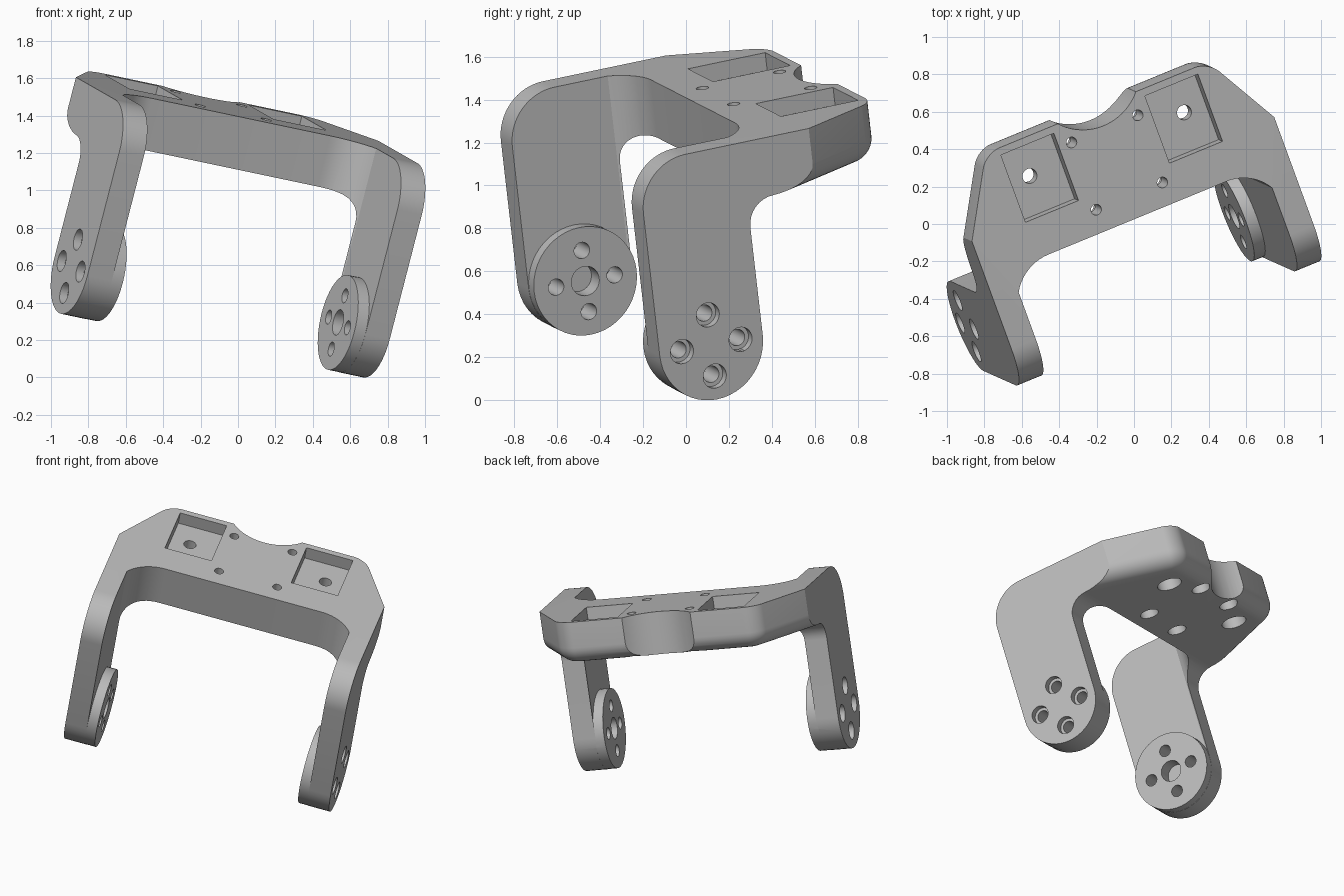
import bpy, bmesh
from math import cos, sin, radians, pi
from mathutils import Matrix, Vector

if "Cube" in bpy.data.objects:
    bpy.data.objects.remove(bpy.data.objects["Cube"], do_unlink=True)

grey = bpy.data.materials.new("plain grey")
grey.use_nodes = True
COLOUR = (0.5, 0.5, 0.5, 1)
grey.diffuse_color = COLOUR
grey.node_tree.nodes["Principled BSDF"].inputs["Base Color"].default_value = COLOUR


def arc(cx, cy, r, start, end, n=16):
    angles = [radians(start + (end - start) * i / n) for i in range(n + 1)]
    return [(cx + r * cos(a), cy + r * sin(a)) for a in angles]


def make_object(name, bm):
    bmesh.ops.recalc_face_normals(bm, faces=bm.faces)
    mesh = bpy.data.meshes.new(name)
    bm.to_mesh(mesh)
    bm.free()
    mesh.materials.append(grey)
    ob = bpy.data.objects.new(name, mesh)
    bpy.context.collection.objects.link(ob)
    return ob


def prism_mesh(points, lo, hi, axis):
    """Extrude a closed profile along local x (axis 0) or local z (axis 2)."""
    place = (lambda p, h: (h, *p)) if axis == 0 else (lambda p, h: (*p, h))
    bm = bmesh.new()
    face = bm.faces.new([bm.verts.new(place(p, lo)) for p in points])
    new = bmesh.ops.extrude_face_region(bm, geom=[face])["geom"]
    shift = Vector(place((0, 0), hi - lo))
    bmesh.ops.translate(bm, vec=shift, verts=[v for v in new if isinstance(v, bmesh.types.BMVert)])
    bmesh.ops.recalc_face_normals(bm, faces=bm.faces)
    return bm


def prism(name, points, lo, hi, axis):
    return make_object(name, prism_mesh(points, lo, hi, axis))


def cylinder(name, cx, cy, r, lo, hi, axis, n=32):
    return prism(name, arc(cx, cy, r, 0, 360, n)[:-1], lo, hi, axis)


def box(name, x, y, lo, hi):
    return prism(name, [(x[0], y[0]), (x[1], y[0]), (x[1], y[1]), (x[0], y[1])], lo, hi, 2)


def combine(target, other, operation):
    mod = target.modifiers.new("combine", "BOOLEAN")
    mod.operation, mod.solver, mod.object = operation, "EXACT", other
    bpy.context.view_layer.objects.active = target
    bpy.ops.object.modifier_apply(modifier=mod.name)
    bpy.data.objects.remove(other, do_unlink=True)


TOP, UNDER, BACK = 1.34, 1.06, 0.935        # plate heights and rear edge
INNER, OUTER = 0.747, 0.89                  # arm faces
PIVOT = (-0.084, 0.411)                     # centre of the arm ends

# Side profile: rounded arm end, inner fillet, plate, large front corner
side = (arc(*PIVOT, 0.26, 180, 360, 24) + arc(0.306, 0.93, 0.13, 180, 90, 8)
        + [(1.2, UNDER), (1.2, TOP)] + arc(-0.104, 1.10, 0.24, 90, 180))
bracket = prism("bracket", side, -OUTER, OUTER, 0)

# Opening between the arms, with rounded inner corners
right = [(INNER, -1)] + arc(0.524, 0.038, 0.257, 30, 90, 10)
opening = prism("opening", right + [(-x, y) for x, y in reversed(right)], -1, 2, 2)
combine(bracket, opening, "DIFFERENCE")

# Rear envelope: tapered corners, rounded upright and lower edges
bm = prism_mesh([(1.524, -0.6), (0.655, BACK), (-0.655, BACK), (-1.524, -0.6)], UNDER, 1.7, 2)
corners = [e for e in bm.edges if all(v.co.y > 0.9 for v in e.verts)
           and abs(e.verts[0].co.z - e.verts[1].co.z) > 0.1]
bmesh.ops.bevel(bm, geom=corners, offset=0.08, segments=8, profile=0.5, affect="EDGES")
lower = [e for e in bm.edges if all(abs(v.co.z - UNDER) < 0.001 for v in e.verts)
         and max(v.co.y for v in e.verts) > 0]
bmesh.ops.bevel(bm, geom=lower, offset=0.11, segments=8, profile=0.5, affect="EDGES")
envelope = make_object("envelope", bm)
combine(envelope, box("arm_room", (-2, 2), (-1, 0.31), -0.5, 1.2), "UNION")
combine(bracket, envelope, "INTERSECT")

# Curved notch in the rear edge
combine(bracket, cylinder("notch", 0, 1.134, 0.304, 0, 2, 2, 64), "DIFFERENCE")

for s in (-1, 1):
    # Square pocket and its stepped hole
    combine(bracket, box("pocket", sorted((s * 0.268, s * 0.58)), (0.505, 0.895), 1.255, 2), "DIFFERENCE")
    combine(bracket, cylinder("pocket_hole", s * 0.455, 0.713, 0.04, 0.9, 1.5, 2), "DIFFERENCE")
    combine(bracket, cylinder("pocket_bore", s * 0.455, 0.713, 0.08, 0.9, 1.18, 2), "DIFFERENCE")
    # Plate screw holes, wider from below
    for y in (0.422, 0.812):
        combine(bracket, cylinder("screw_hole", s * 0.195, y, 0.029, 0.9, 1.5, 2), "DIFFERENCE")
        combine(bracket, cylinder("screw_bore", s * 0.195, y, 0.06, 0.9, 1.2, 2), "DIFFERENCE")
    # Round boss inside each arm end, with a blind centre hole
    combine(bracket, cylinder("boss", *PIVOT, 0.259, *sorted((s * 0.682, s * 0.8)), 0, 48), "UNION")
    combine(bracket, cylinder("centre_hole", *PIVOT, 0.07, *sorted((s * 0.6, s * 0.78)), 0), "DIFFERENCE")
    # Four bolt holes with counterbores on the outer face
    for i in range(4):
        y = PIVOT[0] + 0.148 * cos(i * pi / 2)
        z = PIVOT[1] + 0.148 * sin(i * pi / 2)
        combine(bracket, cylinder("bolt_hole", y, z, 0.039, *sorted((s * 0.6, s * 1.0)), 0), "DIFFERENCE")
        combine(bracket, cylinder("bolt_bore", y, z, 0.058, *sorted((s * 0.845, s * 1.0)), 0), "DIFFERENCE")

# Tilt the whole bracket, then centre it and stand it on the ground
u = Vector((0.908, 0.373, -0.191)).normalized()
v = Vector((-0.333, 0.923, 0.192))
v = (v - u * v.dot(u)).normalized()
bracket.data.transform(Matrix((u, v, u.cross(v))).transposed().to_4x4())
lows = [min(p.co[i] for p in bracket.data.vertices) for i in range(3)]
highs = [max(p.co[i] for p in bracket.data.vertices) for i in range(3)]
middle = [(a + b) / 2 for a, b in zip(lows, highs)]
bracket.data.transform(Matrix.Translation((-middle[0], -middle[1], -lows[2])))

bpy.ops.object.select_all(action="DESELECT")
bracket.select_set(True)
bpy.context.view_layer.objects.active = bracket
bpy.ops.object.shade_smooth_by_angle(angle=radians(25))
